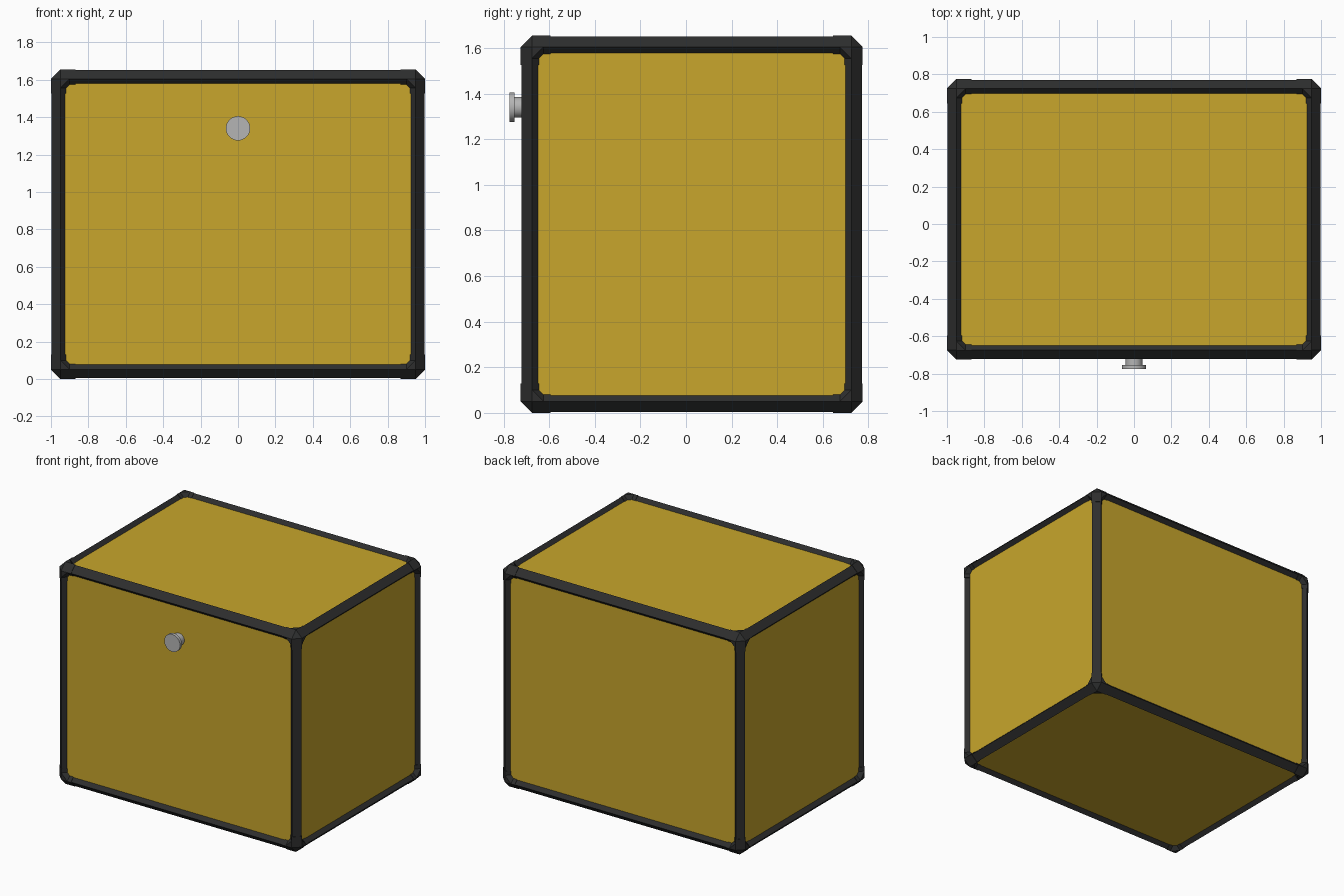
import bpy, bmesh, math
from itertools import product
from mathutils import Vector

if "Cube" in bpy.data.objects:
    bpy.data.objects.remove(bpy.data.objects["Cube"])

HALF = Vector((1.0, 0.75, 0.8275))
CENTRE = Vector((0, 0.025, 0.8275))
AXES = "xyz"
CUT, WIDE, DEEP = 0.05, 0.08, 0.03   # outer chamfer, frame width, panel recess
HUB, SLEEVE = 0.1, 0.13              # corner lengths along each edge


def material(name, rgb, rough):
    m = bpy.data.materials.new(name)
    m.use_nodes = True
    m.diffuse_color = (*rgb, 1)
    bsdf = m.node_tree.nodes["Principled BSDF"]
    bsdf.inputs["Base Color"].default_value = (*rgb, 1)
    bsdf.inputs["Roughness"].default_value = rough
    return m


YELLOW = material("mustard_yellow", (0.58, 0.38, 0.025), 0.6)
BLACK = material("black_plastic", (0.026, 0.027, 0.027), 0.6)
STEEL = material("grey_metal", (0.46, 0.46, 0.46), 0.4)


def finish(bm, name, mat):
    bmesh.ops.recalc_face_normals(bm, faces=bm.faces)
    mesh = bpy.data.meshes.new(name)
    bm.to_mesh(mesh)
    bm.free()
    mesh.materials.append(mat)
    obj = bpy.data.objects.new(name, mesh)
    bpy.context.collection.objects.link(obj)
    return obj


def hull(bm, points):
    """Add the convex solid around the points."""
    verts = [bm.verts.new(p) for p in points]
    out = bmesh.ops.convex_hull(bm, input=verts)
    loose = [v for v in out["geom_interior"] if isinstance(v, bmesh.types.BMVert)]
    bmesh.ops.delete(bm, geom=loose, context="VERTS")


def section(axis, signs, inset, thin=0.0):
    """Frame cross-section on one box edge, at a distance from its corner."""
    i, j = (axis + 1) % 3, (axis + 2) % 3
    w = WIDE - thin
    points = []
    for a, b in ((thin, CUT), (CUT, thin), (w, DEEP), (w, w), (DEEP, w)):
        p = Vector()
        p[axis] = signs[axis] * (HALF[axis] - inset)
        p[i] = signs[i] * (HALF[i] - a)
        p[j] = signs[j] * (HALF[j] - b)
        points.append(p + CENTRE)
    return points


def tidy(bm):
    bmesh.ops.dissolve_limit(bm, angle_limit=math.radians(1),
                             verts=bm.verts, edges=bm.edges)


# Recessed panels, one on each side of the box
for axis, side in product(range(3), (-1, 1)):
    bm = bmesh.new()
    corners = []
    for signs in product((-1, 1), repeat=3):
        p = Vector([s * (HALF[k] - CUT) for k, s in enumerate(signs)])
        depth = DEEP if signs[axis] > 0 else CUT
        p[axis] = side * (HALF[axis] - depth)
        corners.append(p + CENTRE)
    hull(bm, corners)
    tidy(bm)
    label = (("right", "left"), ("front", "back"), ("bottom", "top"))[axis][side > 0]
    finish(bm, label + "_panel", YELLOW)

# Edge bars, slightly slimmer than the corner sleeves
for axis in range(3):
    bm = bmesh.new()
    for s, t in product((-1, 1), repeat=2):
        ends = []
        for end in (-1, 1):
            signs = [0, 0, 0]
            signs[axis] = end
            signs[(axis + 1) % 3] = s
            signs[(axis + 2) % 3] = t
            ends += section(axis, signs, HUB, 0.004)
        hull(bm, ends)
    tidy(bm)
    finish(bm, "edge_bars_" + AXES[axis], BLACK)

# Corner protectors: a faceted hub with a sleeve over each bar
bm = bmesh.new()
for signs in product((-1, 1), repeat=3):
    tips = []
    for axis in range(3):
        p = Vector([s * (HALF[k] - CUT) for k, s in enumerate(signs)])
        p[axis] = signs[axis] * HALF[axis]
        tips.append(p + CENTRE)
        tips += section(axis, signs, HUB)
        hull(bm, section(axis, signs, HUB) + section(axis, signs, SLEEVE))
    hull(bm, tips)
tidy(bm)
finish(bm, "corner_protectors", BLACK)

# Front knob: stem and flat cap
for name, radius, back, front in (("knob_stem", 0.045, -0.69, -0.754),
                                  ("knob_cap", 0.065, -0.753, -0.775)):
    bpy.ops.mesh.primitive_cylinder_add(
        vertices=32, radius=radius, depth=back - front,
        location=(0, (back + front) / 2, 1.34), rotation=(math.pi / 2, 0, 0))
    knob = bpy.context.object
    knob.name = name
    knob.data.materials.append(STEEL)
    bpy.ops.object.shade_smooth_by_angle(angle=math.radians(30))
